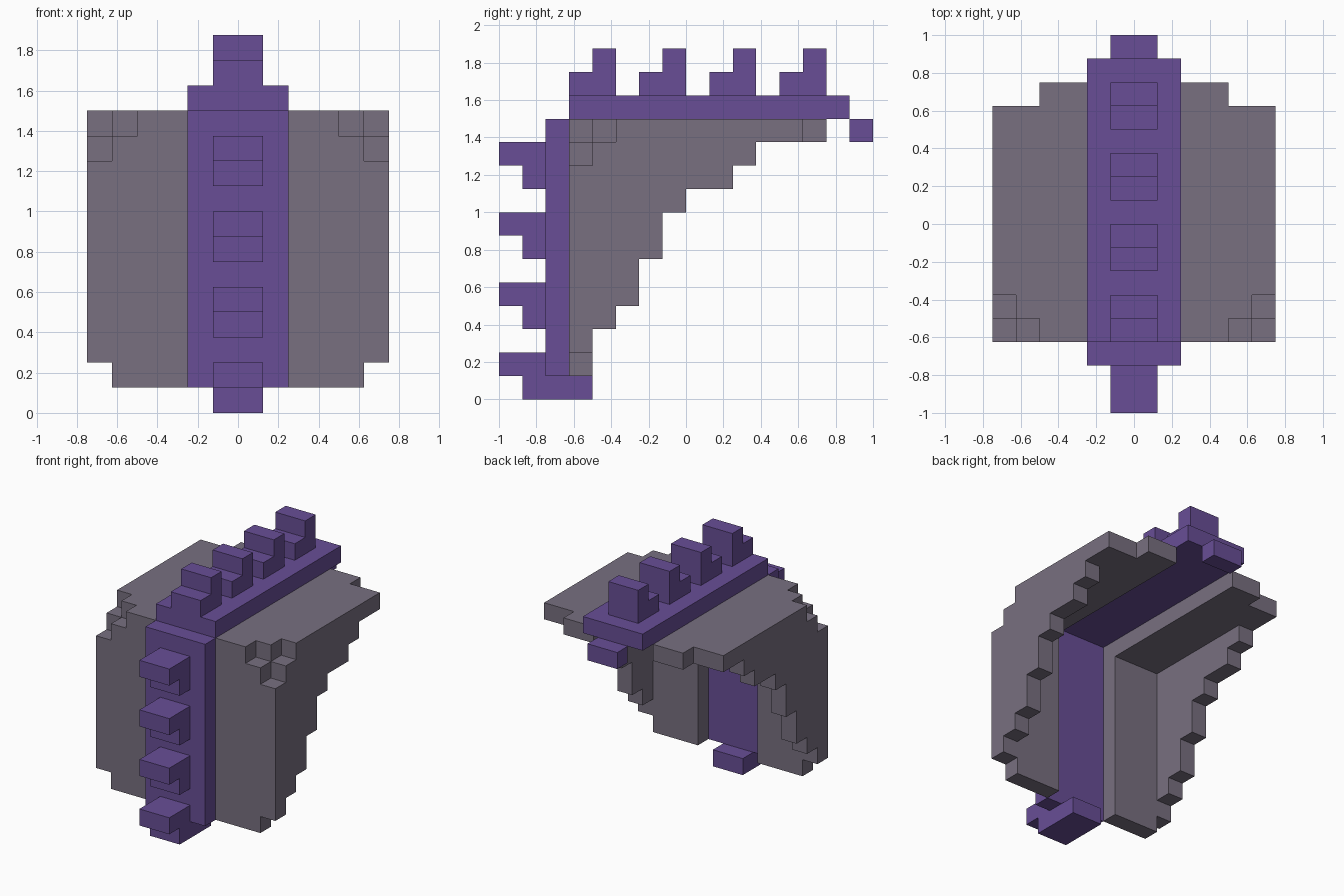
import bpy
import bmesh

U = 0.125  # one grid block

if "Cube" in bpy.data.objects:
    bpy.data.objects.remove(bpy.data.objects["Cube"], do_unlink=True)


def make_material(name, rgb):
    mat = bpy.data.materials.new(name)
    mat.use_nodes = True
    colour = (*rgb, 1.0)
    mat.diffuse_color = colour
    for node in mat.node_tree.nodes:
        if node.type == "BSDF_PRINCIPLED":
            node.inputs["Base Color"].default_value = colour
    return mat


GREY = make_material("warm grey", (0.188, 0.162, 0.216))
PURPLE = make_material("purple", (0.138, 0.076, 0.305))


def prism(name, axis, lo, hi, profile, mat, mirror=False):
    """Extrude a 2D profile (the two other axes, in order) along axis."""
    def place(a, b):
        co = [a, b]
        co.insert(axis, lo)
        return [c * U for c in co]

    bm = bmesh.new()
    face = bm.faces.new([bm.verts.new(place(a, b)) for a, b in profile])
    out = bmesh.ops.extrude_face_region(bm, geom=[face])
    offset = [0, 0, 0]
    offset[axis] = (hi - lo) * U
    moved = [g for g in out["geom"] if isinstance(g, bmesh.types.BMVert)]
    bmesh.ops.translate(bm, verts=moved, vec=offset)
    bmesh.ops.recalc_face_normals(bm, faces=bm.faces)
    mesh = bpy.data.meshes.new(name)
    bm.to_mesh(mesh)
    bm.free()
    mesh.materials.append(mat)
    obj = bpy.data.objects.new(name, mesh)
    bpy.context.collection.objects.link(obj)
    if mirror:
        obj.modifiers.new("Mirror", "MIRROR").use_mirror_merge = False
    return obj


def rect(a0, a1, b0, b1):
    return [(a0, b0), (a1, b0), (a1, b1), (a0, b1)]


# Grey shell: front plates, stepped side walls and top plates, both sides
prism("front_plate", 1, -5, -4,
      [(2, 1), (5, 1), (5, 2), (6, 2), (6, 10), (5, 10), (5, 11), (2, 11)],
      GREY, mirror=True)

wall = [(-4, 2), (-4, 11)]
wall = [(-4, 11), (3, 11)]
for y, z in [(3, 10), (2, 9), (0, 8), (-1, 6), (-2, 4), (-3, 3)]:
    if wall[-1][0] != y:
        wall.append((y, wall[-1][1]))
    wall.append((y, z))
wall.append((-4, 3))
prism("side_wall", 0, 5, 6, wall, GREY, mirror=True)

prism("top_plate", 2, 11, 12,
      [(2, -5), (4, -5), (4, -4), (5, -4), (5, -3), (6, -3),
       (6, 5), (4, 5), (4, 6), (2, 6)],
      GREY, mirror=True)

# Purple bands down the front and along the top
prism("front_band", 0, -2, 2, rect(-6, -5, 1, 12), PURPLE)
prism("top_band", 0, -2, 2, rect(-5, 7, 12, 13), PURPLE)

# Hooked spikes along both bands
for i in range(4):
    z = 3 * i
    if i == 0:
        hook = [(-4, 0), (-4, 1), (-6, 1), (-6, 2), (-8, 2), (-8, 1), (-7, 1), (-7, 0)]
    else:
        hook = [(-6, z), (-6, z + 2), (-8, z + 2), (-8, z + 1), (-7, z + 1), (-7, z)]
    prism(f"front_spike_{i + 1}", 0, -1, 1, hook, PURPLE)

    y = 3 * i - 5
    hook = [(y, 13), (y + 2, 13), (y + 2, 15), (y + 1, 15), (y + 1, 14), (y, 14)]
    prism(f"top_spike_{i + 1}", 0, -1, 1, hook, PURPLE)

# Small block hanging behind the top band
prism("rear_block", 0, -1, 1, rect(7, 8, 11, 12), PURPLE)
